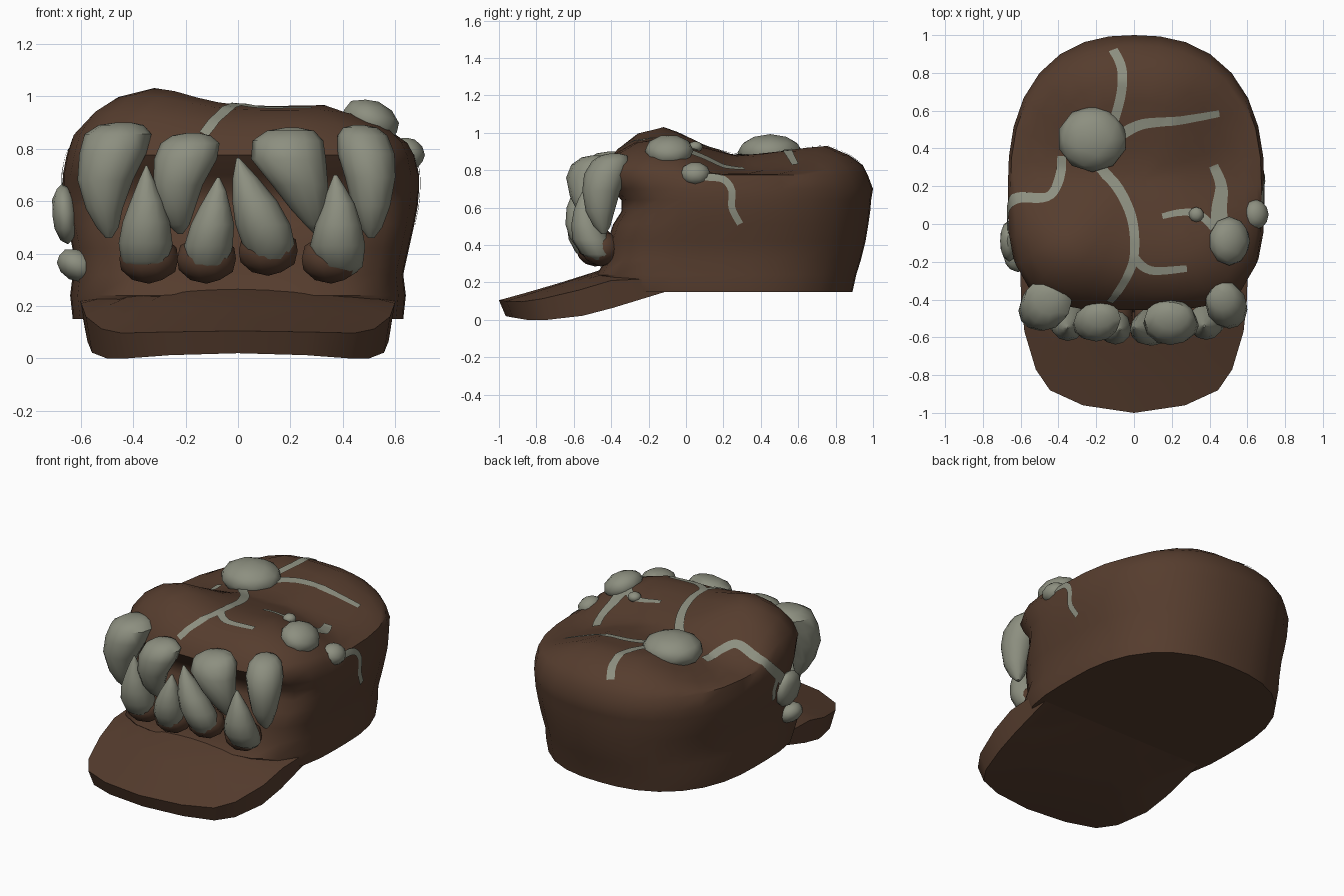
import bpy, bmesh, math
from mathutils import Vector
from mathutils.bvhtree import BVHTree


def material(name, rgb):
    m = bpy.data.materials.new(name)
    m.diffuse_color = (*rgb, 1)
    return m


BROWN = material("brown_cloth", (0.092, 0.046, 0.027))
STONE = material("grey_stone", (0.265, 0.275, 0.215))


def lerp(table, t):
    """Piecewise linear lookup in a list of (t, value)."""
    if t <= table[0][0]:
        return table[0][1]
    for (a, va), (b, vb) in zip(table, table[1:]):
        if t <= b:
            return va + (vb - va) * (t - a) / (b - a)
    return table[-1][1]


def finish(bm, name, mat):
    bmesh.ops.recalc_face_normals(bm, faces=bm.faces)
    me = bpy.data.meshes.new(name)
    bm.to_mesh(me)
    bm.free()
    me.materials.append(mat)
    ob = bpy.data.objects.new(name, me)
    bpy.context.collection.objects.link(ob)
    return ob


def loft(name, rings, mat):
    """Closed skin through equal-length loops, capped at both ends."""
    bm = bmesh.new()
    loops = [[bm.verts.new(p) for p in r] for r in rings]
    n = len(loops[0])
    for a, b in zip(loops, loops[1:]):
        for i in range(n):
            j = (i + 1) % n
            bm.faces.new((a[i], a[j], b[j], b[i]))
    bm.faces.new(loops[0])
    bm.faces.new(loops[-1])
    return finish(bm, name, mat)


# Crown of the cap: rounded rings with a mouth recess, then a lumpy top
CY = 0.2


def outline(z, hw, yf, yb, n=32):
    pts = []
    left = 1 if z < 0.4 else 0.968
    for i in range(n):
        a = 2 * math.pi * i / n
        c, s = math.cos(a), math.sin(a)
        e = 2.4 if s > 0 else 4.0
        r = (abs(c) ** e + abs(s) ** e) ** (-1 / e)
        pts.append((hw * c * r * (left if c < 0 else 1), CY + s * r * (yb - CY if s > 0 else CY - yf)))
    return pts


RIDGE = [(-0.45, 0.88), (-0.33, 0.945), (-0.13, 0.968), (0.1, 0.92), (0.27, 0.875),
         (0.5, 0.90), (0.75, 0.935), (0.9, 0.90)]


def top_height(x, y):
    bump = math.exp(-((x + 0.32) / 0.2) ** 2 - ((y + 0.13) / 0.25) ** 2)
    # shoulders fall away on the right, and on both sides behind the ridge
    back = lerp([(-0.05, 0), (0.25, 1), (0.6, 1), (0.9, 0.6)], y)
    fall = 0.22 * max(0, x - 0.33) * (1 - back) + 0.33 * max(0, abs(x) - 0.2) * back
    return max(0.785, lerp(RIDGE, y) + 0.065 * bump - fall)


levels = [(0.15, 0.63, -0.42, 0.89), (0.24, 0.64, -0.48, 0.91), (0.32, 0.63, -0.43, 0.935),
          (0.42, 0.652, -0.42, 0.96), (0.51, 0.672, -0.39, 0.975), (0.58, 0.685, -0.345, 0.985),
          (0.64, 0.69, -0.345, 0.99), (0.70, 0.69, -0.40, 1.0), (0.775, 0.675, -0.455, 0.972)]
rings = [[(x, y, z) for x, y in outline(z, hw, yf, yb)] for z, hw, yf, yb in levels]
rim = outline(*levels[-1])
for s, f in [(0.965, 0.42), (0.87, 0.8), (0.73, 0.97), (0.58, 1), (0.42, 1), (0.25, 1), (0.1, 1)]:
    ring = []
    for x, y in rim:
        x, y = x * s, CY + (y - CY) * s
        ring.append((x, y, 0.775 + (top_height(x, y) - 0.775) * f))
    rings.append(ring)
crown = loft("crown", rings, BROWN)

# Brim: half-disc loops, underside first, then over the edge to the top
right = [(0.605, -0.1), (0.598, -0.4), (0.58, -0.57), (0.52, -0.77), (0.445, -0.88), (0.27, -0.96)]
edge = right + [(0, -1.0)] + [(-x, y) for x, y in reversed(right)]
TOP = [(-1, 0.105), (-0.8, 0.16), (-0.6, 0.22), (-0.4, 0.285), (-0.1, 0.30)]
UNDER = [(-1, 0.02), (-0.8, 0.02), (-0.5, 0.06), (-0.1, 0.153)]


def brim_ring(s, table, droop):
    ring = []
    for x, y in edge:
        x, y = x * s, -0.1 + (y + 0.1) * s
        ramp = min(1, (-0.1 - y) / 0.5) if table is UNDER else 1
        ring.append((x, y, max(0, lerp(table, y) - droop * ramp * (x / 0.6) ** 2)))
    return ring


loft("brim", [brim_ring(s, UNDER, 0.04) for s in (0.1, 0.4, 0.7, 0.96)]
     + [brim_ring(s, TOP, 0.075) for s in (1, 0.85, 0.65, 0.4, 0.1)], BROWN)


# Teeth: stacked ovals, each row giving height, left and right edge
def tooth(name, rows, ry, y0, y1, belly):
    """y runs from y0 (root) to y1 (tip), bulging forward by belly; ry is the half depth."""
    wmax = max(b - a for z, a, b in rows)
    rings = []
    for z, a, b in rows:
        t = (z - rows[0][0]) / (rows[-1][0] - rows[0][0])
        y = y0 + (y1 - y0) * t - belly * 4 * t * (1 - t)
        w = (b - a) / wmax
        rings.append([((a + b) / 2 + (b - a) / 2 * math.cos(k * math.pi / 6),
                       y + ry * w * math.sin(k * math.pi / 6), z) for k in range(12)])
    loft(name, rings, STONE)


def stone(name, loc, size, mat=STONE, tilt=0.0, sub=2):
    bm = bmesh.new()
    bmesh.ops.create_icosphere(bm, subdivisions=sub, radius=1)
    for v in bm.verts:
        v.co = Vector([a * b for a, b in zip(v.co, size)])
    ob = finish(bm, name, mat)
    ob.location = loc
    ob.rotation_euler.y = tilt


tooth("upper_tooth_1", [(0.90, -0.46, -0.41), (0.89, -0.53, -0.36), (0.855, -0.585, -0.33),
                        (0.78, -0.605, -0.35), (0.68, -0.612, -0.40), (0.57, -0.58, -0.44),
                        (0.50, -0.54, -0.455), (0.46, -0.505, -0.48)], 0.125, -0.39, -0.44, 0.045)
tooth("upper_tooth_2", [(0.86, -0.19, -0.15), (0.85, -0.25, -0.105), (0.82, -0.295, -0.07),
                        (0.76, -0.32, -0.08), (0.66, -0.323, -0.135), (0.57, -0.305, -0.165),
                        (0.51, -0.27, -0.185), (0.475, -0.23, -0.21)], 0.10, -0.48, -0.48, 0.055)
tooth("upper_tooth_3", [(0.88, 0.18, 0.23), (0.868, 0.11, 0.29), (0.83, 0.055, 0.325),
                        (0.76, 0.05, 0.335), (0.66, 0.13, 0.343), (0.57, 0.20, 0.338),
                        (0.51, 0.255, 0.325), (0.475, 0.29, 0.31)], 0.115, -0.48, -0.48, 0.055)
tooth("upper_tooth_4", [(0.89, 0.44, 0.48), (0.88, 0.40, 0.53), (0.85, 0.38, 0.57),
                        (0.78, 0.38, 0.597), (0.69, 0.408, 0.60), (0.58, 0.435, 0.58),
                        (0.50, 0.465, 0.55), (0.46, 0.495, 0.52)], 0.115, -0.38, -0.44, 0.045)
tooth("lower_tooth_1", [(0.335, -0.41, -0.29), (0.37, -0.445, -0.255), (0.44, -0.455, -0.25),
                        (0.52, -0.44, -0.26), (0.60, -0.41, -0.285), (0.68, -0.378, -0.32),
                        (0.735, -0.353, -0.345)], 0.10, -0.46, -0.55, 0.03)
tooth("lower_tooth_2", [(0.33, -0.17, -0.06), (0.36, -0.20, -0.035), (0.43, -0.205, -0.02),
                        (0.51, -0.18, -0.015), (0.58, -0.145, -0.03), (0.64, -0.11, -0.045),
                        (0.69, -0.08, -0.07)], 0.09, -0.495, -0.56, 0.03)
tooth("lower_tooth_3", [(0.35, 0.08, 0.17), (0.38, 0.045, 0.20), (0.44, 0.015, 0.215),
                        (0.51, -0.01, 0.20), (0.60, -0.022, 0.15), (0.69, -0.02, 0.075),
                        (0.765, -0.006, 0.005)], 0.10, -0.495, -0.55, 0.03)
tooth("lower_tooth_4", [(0.32, 0.36, 0.44), (0.35, 0.30, 0.475), (0.43, 0.275, 0.485),
                        (0.51, 0.295, 0.47), (0.59, 0.325, 0.445), (0.65, 0.345, 0.41),
                        (0.70, 0.365, 0.378)], 0.10, -0.46, -0.54, 0.03)
for i, (x, y, z) in enumerate([(-0.34, -0.455, 0.38), (-0.12, -0.485, 0.38),
                               (0.115, -0.485, 0.41), (0.355, -0.455, 0.38)]):
    stone(f"gum_{i + 1}", (x, y, z), (0.118, 0.105, 0.095), BROWN)

# Stones set into the cap
stone("big_top_stone", (-0.22, 0.45, 0.895), (0.185, 0.175, 0.098))
stone("right_stone", (0.505, -0.09, 0.905), (0.115, 0.13, 0.08), tilt=0.4)
stone("right_small_stone", (0.645, 0.05, 0.782), (0.07, 0.08, 0.06), tilt=0.5)
stone("tiny_stone", (0.33, 0.05, 0.925), (0.04, 0.04, 0.03))
stone("left_stone", (-0.66, -0.09, 0.55), (0.05, 0.11, 0.115), tilt=-0.1)
stone("left_low_stone", (-0.615, -0.17, 0.355), (0.08, 0.085, 0.06), tilt=0.5)

# Veins: thin strips laid on the crown surface
bpy.context.view_layer.update()
tree = BVHTree.FromObject(crown, bpy.context.evaluated_depsgraph_get())


def on_crown(p):
    hit = tree.find_nearest(Vector(p))
    return hit[0], hit[1]


def vein(name, path, w0, w1):
    pts = []
    for p in path:
        if len(p) == 2:
            p = tree.ray_cast(Vector((*p, 2)), Vector((0, 0, -1)))[0] or (*p, 0.78)
        pts.append(Vector(p))
    dense = []
    for k in range(len(pts) - 1):
        # smooth curve through the path points
        p0, p1, p2, p3 = pts[max(k - 1, 0)], pts[k], pts[k + 1], pts[min(k + 2, len(pts) - 1)]
        n = max(2, int((p2 - p1).length / 0.02))
        for t in (j / n for j in range(n)):
            dense.append(0.5 * (2 * p1 + (p2 - p0) * t + (2 * p0 - 5 * p1 + 4 * p2 - p3) * t * t
                                + (3 * p1 - p0 - 3 * p2 + p3) * t ** 3))
    dense.append(pts[-1])
    bm = bmesh.new()
    rows = []
    for i, p in enumerate(dense):
        tan = dense[min(i + 1, len(dense) - 1)] - dense[max(i - 1, 0)]
        q, nrm = on_crown(p)
        side = nrm.cross(tan).normalized() * (w0 + (w1 - w0) * i / (len(dense) - 1)) / 2
        row = []
        for f in (-1, 0, 1):
            c, n2 = on_crown(q + side * f)
            row.append(bm.verts.new(c + n2 * 0.006))
        rows.append(row)
    for a, b in zip(rows, rows[1:]):
        for k in (0, 1):
            bm.faces.new((a[k], b[k], b[k + 1], a[k + 1]))
    ob = finish(bm, name, STONE)
    if sum((f.normal.dot(on_crown(f.center)[1]) for f in ob.data.polygons)) < 0:
        ob.data.flip_normals()


vein("back_vein", [(-0.11, 0.92), (-0.065, 0.82), (-0.07, 0.68), (-0.12, 0.5)], 0.05, 0.05)
vein("cross_vein", [(-0.06, 0.48), (0.05, 0.53), (0.25, 0.55), (0.45, 0.585)], 0.06, 0.035)
vein("front_vein", [(-0.18, 0.3), (-0.08, 0.18), (-0.01, 0.02), (0.0, -0.17), (-0.05, -0.3),
                    (-0.13, -0.41)], 0.06, 0.04)
vein("front_branch", [(0.0, -0.18), (0.09, -0.245), (0.28, -0.235)], 0.05, 0.035)
vein("left_vein", [(-0.38, 0.36), (-0.4, 0.22), (-0.46, 0.14), (-0.60, 0.14), (-0.655, 0.1, 0.76),
                   (-0.67, 0.0, 0.66), (-0.67, -0.08, 0.58)], 0.05, 0.07)
vein("left_branch", [(-0.67, 0.02, 0.67), (-0.67, 0.06, 0.6), (-0.66, 0.05, 0.53)], 0.05, 0.035)
vein("right_vein", [(0.42, 0.31), (0.46, 0.2), (0.45, 0.08), (0.45, -0.02)], 0.05, 0.10)
vein("right_branch", [(0.15, 0.04), (0.25, 0.06), (0.34, 0.05), (0.42, -0.02)], 0.03, 0.05)
vein("side_vein", [(0.66, 0.10, 0.76), (0.68, 0.20, 0.75), (0.69, 0.245, 0.69), (0.69, 0.245, 0.6),
                   (0.69, 0.29, 0.51)], 0.04, 0.035)

# Smooth shading with crisp rims
bpy.ops.object.select_all(action='SELECT')
bpy.context.view_layer.objects.active = crown
bpy.ops.object.shade_smooth_by_angle(angle=math.radians(45))
